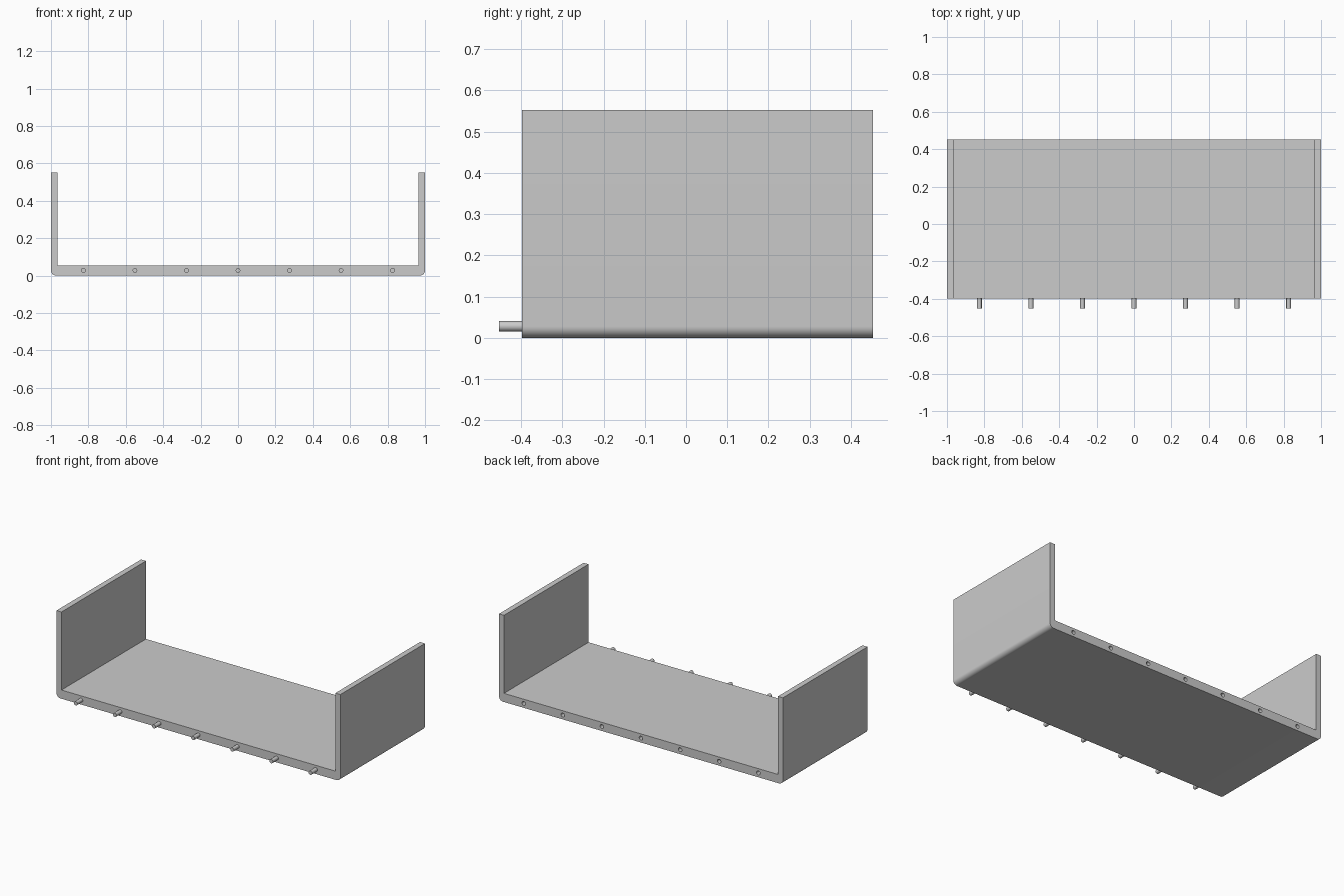
import bpy, bmesh, math
from mathutils import Matrix

if "Cube" in bpy.data.objects:
    bpy.data.objects.remove(bpy.data.objects["Cube"])

W, H = 1.0, 0.552            # half width, wall height
Y0, Y1 = -0.398, 0.453       # front and back of the channel
FLOOR, WALL, R = 0.055, 0.035, 0.028
PEG_R, PEG_Z, PEG_LEN = 0.0125, 0.028, 0.055
PEG_X = [i * 0.2755 for i in range(-3, 4)]

grey = bpy.data.materials.new("light grey")
grey.diffuse_color = (0.6, 0.6, 0.6, 1)
grey.use_nodes = True
grey.node_tree.nodes["Principled BSDF"].inputs["Base Color"].default_value = grey.diffuse_color


def make_object(name, bm):
    bmesh.ops.recalc_face_normals(bm, faces=bm.faces)
    mesh = bpy.data.meshes.new(name)
    bm.to_mesh(mesh)
    bm.free()
    mesh.materials.append(grey)
    obj = bpy.data.objects.new(name, mesh)
    bpy.context.collection.objects.link(obj)
    return obj


def rod_row(name, y_from, y_to):
    """Row of small cylinders lying along y."""
    bm = bmesh.new()
    for x in PEG_X:
        place = Matrix.Translation((x, (y_from + y_to) / 2, PEG_Z)) @ Matrix.Rotation(math.pi / 2, 4, 'X')
        bmesh.ops.create_cone(bm, cap_ends=True, segments=32, radius1=PEG_R, radius2=PEG_R,
                              depth=y_to - y_from, matrix=place)
    return make_object(name, bm)


def smooth(obj):
    bpy.ops.object.select_all(action='DESELECT')
    obj.select_set(True)
    bpy.context.view_layer.objects.active = obj
    bpy.ops.object.shade_smooth_by_angle(angle=math.radians(30))


# U-shaped channel: half profile with a rounded lower corner, mirrored and extruded
corner = [(W - R + R * math.sin(a), R - R * math.cos(a))
          for a in (math.pi / 2 * i / 10 for i in range(11))]
half = corner + [(W, H), (W - WALL, H), (W - WALL, FLOOR)]
profile = half + [(-x, z) for x, z in reversed(half)]
bm = bmesh.new()
face = bm.faces.new([bm.verts.new((x, Y0, z)) for x, z in profile])
ext = bmesh.ops.extrude_face_region(bm, geom=[face], use_keep_orig=True)
bmesh.ops.translate(bm, vec=(0, Y1 - Y0, 0),
                    verts=[v for v in ext["geom"] if isinstance(v, bmesh.types.BMVert)])
channel = make_object("channel", bm)

# Peg sockets in the back edge
cutter = rod_row("socket_cutter", Y1 - PEG_LEN, Y1 + 0.02)
cutter.hide_render = True
cutter.hide_viewport = True
cut = channel.modifiers.new("sockets", 'BOOLEAN')
cut.operation = 'DIFFERENCE'
cut.solver = 'EXACT'
cut.object = cutter
bpy.context.view_layer.objects.active = channel
bpy.ops.object.modifier_apply(modifier=cut.name)
bpy.data.objects.remove(cutter)
smooth(channel)

# Alignment pegs on the front edge
smooth(rod_row("front_pegs", -0.453, Y0))
